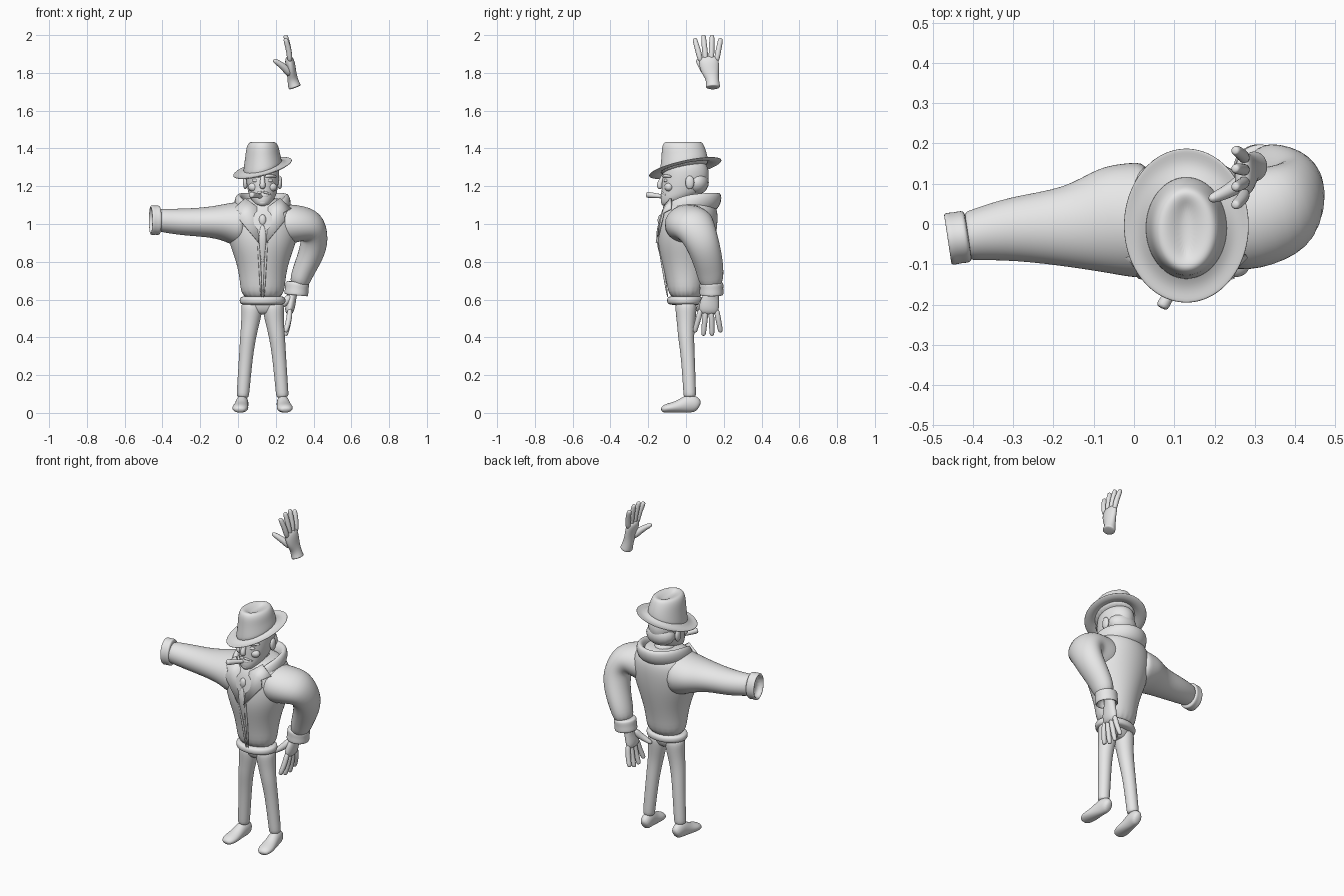
import bpy, bmesh
from math import sin, cos, pi
from mathutils import Vector

cube = bpy.data.objects.get("Cube")
if cube:
    bpy.data.objects.remove(cube, do_unlink=True)

grey = bpy.data.materials.new("plain_grey")
grey.use_nodes = True
grey.diffuse_color = (.8, .8, .8, 1)
grey.node_tree.nodes["Principled BSDF"].inputs["Base Color"].default_value = grey.diffuse_color

X, Y, Z = Vector((1, 0, 0)), Vector((0, 1, 0)), Vector((0, 0, 1))
BODY_CENTRE = .13  # parts are described relative to the body's centre line
SIDES = (("right", -1), ("left", 1))


def finish(name, bm):
    bmesh.ops.recalc_face_normals(bm, faces=bm.faces)
    for face in bm.faces:
        face.smooth = True
    mesh = bpy.data.meshes.new(name)
    bm.to_mesh(mesh)
    bm.free()
    mesh.materials.append(grey)
    obj = bpy.data.objects.new(name, mesh)
    obj.location.x = BODY_CENTRE
    bpy.context.collection.objects.link(obj)
    return obj


def loft(name, rings, hint=X, axis=None, sides=16, flat=1, cap=True, bend=None):
    """Skin rings of (x, y, z, radius along hint, optional radius across)."""
    bm = bmesh.new()
    centres = [Vector(ring[:3]) for ring in rings]
    loops = []
    for i, (_, _, _, along, *across) in enumerate(rings):
        ahead, behind = centres[min(i + 1, len(rings) - 1)], centres[max(i - 1, 0)]
        tangent = (axis or ahead - behind).normalized()
        u = (hint - tangent * hint.dot(tangent)).normalized() * along
        v = tangent.cross(u.normalized()) * (across[0] if across else along * flat)
        angles = [2 * pi * k / sides for k in range(sides)]
        points = [centres[i] + u * cos(a) + v * sin(a) for a in angles]
        loops.append([bm.verts.new(bend(p) if bend else p) for p in points])
    for lower, upper in zip(loops, loops[1:]):
        for k in range(sides):
            bm.faces.new((lower[k - 1], lower[k], upper[k], upper[k - 1]))
    if cap:
        bm.faces.new(loops[0])
        bm.faces.new(loops[-1])
    smooth = finish(name, bm).modifiers.new("smooth", "SUBSURF")
    smooth.levels = smooth.render_levels = 2 if len(rings) < sides else 1


def stack(name, rows, **options):
    """Upright loft from rows of (z, y, half width, half depth)."""
    rings = [(0, y, z, width, depth) for z, y, width, depth in rows]
    loft(name, rings, axis=Z, **options)


def ball(name, position, size):
    bm = bmesh.new()
    bmesh.ops.create_uvsphere(bm, u_segments=16, v_segments=10, radius=1)
    bmesh.ops.scale(bm, vec=size, verts=bm.verts)
    bmesh.ops.translate(bm, vec=position, verts=bm.verts)
    finish(name, bm)


def on_side(side, points):
    return [(side * x, *rest) for x, *rest in points]


# Jacket body and padded hem
stack("jacket_body", [(.59, 0, .115, .09), (.7, 0, .12, .105), (.8, 0, .14, .13),
                      (.9, 0, .18, .155), (1, .01, .2, .16), (1.08, .02, .18, .15),
                      (1.12, .02, .13, .12), (1.14, .02, .08, .08)], sides=20)
stack("jacket_hem", [(z, -.005, .125 - inset, .098 - inset) for z, inset in
                     ((.57, .02), (.58, 0), (.61, 0), (.62, .02))])

# Sleeves: one held straight out, one bent and hanging
loft("right_sleeve", [(-.08, .01, 1, .15, .13), (-.14, .01, 1, .145, .12),
                      (-.2, .01, 1.01, .138, .1), (-.29, -.01, 1.01, .1, .08),
                      (-.43, -.01, 1.01, .082, .072), (-.54, -.03, 1.02, .062),
                      (-.55, -.03, 1.02, .06)], hint=Y)
loft("left_sleeve", [(.05, .01, 1, .13), (.17, .01, 1, .135, .11), (.26, .04, .995, .12, .1),
                     (.28, .08, .92, .095, .08), (.255, .11, .83, .085, .07),
                     (.21, .13, .74, .075, .06), (.185, .135, .66, .06)],
     hint=Y, flat=.86, sides=12)


def cuff(name, start, direction, length, radius, flat):
    profile = ((0, .8), (.1, 1), (.5, .95), (.9, 1), (1, .9), (.9, .78), (.3, .7))
    axis = Vector(direction).normalized()
    rings = [(*(Vector(start) + axis * length * s), radius * r) for s, r in profile]
    loft(name, rings, hint=Y, axis=axis, flat=flat)


cuff("right_cuff", (-.54, -.03, 1.02), (-1, -.15, 0), .055, .068, 1.2)
cuff("left_cuff", (.185, .135, .695), (-.1, 0, -1), .075, .066, 1)

# Collar sweeping from the throat around the neck, tall and flat at the nape
collar = []
for step in range(-8, 9):
    turn = step / 8.5
    drop = turn ** 4
    collar.append((.13 * sin(pi * turn), .015 + .15 * cos(pi * turn),
                   1.12 - .15 * drop, .048 - .034 * drop))
loft("collar", collar, hint=Z + Y / 3, sides=12, flat=.5)

# Lapels and jacket opening
for label, side in SIDES:
    outline = on_side(side, [(.03, -.115, 1.09), (.09, -.08, 1.135), (.15, -.08, 1.08),
                             (.11, -.12, 1.06), (.12, -.13, 1.02), (.02, -.155, .9)])
    bm = bmesh.new()
    face = bm.faces.new([bm.verts.new(point) for point in outline])
    bmesh.ops.triangulate(bm, faces=[face])
    thickness = finish(label + "_lapel", bm).modifiers.new("thickness", "SOLIDIFY")
    thickness.thickness, thickness.offset = .012, 0
    loft(label + "_jacket_edge", on_side(side, [
        (.025, -.15, .93, .007), (.015, -.127, .8, .007), (.006, -.095, .6, .006)]), sides=8)

# Tie
ball("tie_knot", (0, -.135, 1.02), (.02, .015, .03))
loft("tie_blade", [(0, -.145, 1, .01), (0, -.153, .93, .024),
                   (0, -.14, .86, .016), (0, -.127, .79, .005)], sides=8, flat=.4)

# Trousers and shoes
stack("trouser_hips", [(.52, 0, .07, .03), (.54, 0, .1, .05), (.61, 0, .11, .07)])
for label, side in SIDES:
    loft(label + "_trouser_leg", on_side(side, [
        (.055, 0, .6, .06), (.058, 0, .53, .056), (.066, 0, .47, .048), (.077, 0, .4, .043),
        (.088, .01, .3, .037), (.104, .02, .1, .034), (.106, .02, .08, .033)]))
    sole = ((.07, .022, .03), (.045, .033, .048), (.01, .034, .05), (-.035, .038, .034),
            (-.08, .045, .027), (-.115, .038, .022), (-.13, .02, .012))
    loft(label + "_shoe", on_side(side, [
        (.11 - y / 10, y, height, width, height) for y, width, height in sole]))

# Neck and head
stack("neck", [(1.05, .03, .07, .07), (1.18, .01, .06, .07)])
stack("head", [(1.095, -.09, .03, .03), (1.11, -.08, .045, .053), (1.14, -.045, .068, .09),
               (1.17, -.02, .078, .11), (1.21, -.01, .085, .12), (1.25, 0, .09, .125),
               (1.3, 0, .09, .12), (1.34, 0, .07, .09)], sides=20)
ball("back_hair", (0, .055, 1.22), (.088, .066, .065))
ball("chin", (0, -.105, 1.115), (.028, .027, .022))
ball("mouth", (0, -.113, 1.15), (.036, .02, .014))
loft("nose", [(0, -.115, 1.265, .01), (0, -.13, 1.235, .012), (0, -.143, 1.205, .018),
              (0, -.133, 1.185, .013)], sides=10)
for label, side in SIDES:
    ball(label + "_ear", (side * .091, .02, 1.22), (.013, .024, .036))
    ball(label + "_cheek", (side * .045, -.09, 1.195), (.032, .024, .024))
    ball(label + "_eye", (side * .036, -.106, 1.23), (.02, .012, .01))
    loft(label + "_brow", on_side(side, [
        (.01, -.12, 1.25, .009), (.045, -.112, 1.257, .009), (.075, -.075, 1.25, .007)]),
        hint=Z, sides=8)
    loft(label + "_moustache", on_side(side, [
        (0, -.13, 1.17, .007), (.025, -.125, 1.165, .007), (.05, -.1, 1.15, .004)]),
        hint=Z, sides=8)
loft("cigar", [(0, -.118, 1.145, .01), (-.01, -.125, 1.146, .011),
               (-.055, -.195, 1.154, .017), (-.062, -.21, 1.155, .017)], sides=10)


# Hat, tipped forward and to one side
def tip(point):
    weight = max(0, min(1, (1.4 - point.z) / .08))
    return point + Z * weight * (.21 * point.y + .26 * point.x)


brim = ((.6, .02), (.8, 0), (1, .008))
top_side = [(1.294 + lift, -.004, .158 * size, .195 * size) for size, lift in brim]
under_side = [(z - .008, y, width, depth) for z, y, width, depth in reversed(top_side)]
stack("hat_brim", top_side + under_side, sides=24, cap=False, bend=tip)
stack("hat_crown", [(1.28, -.01, .106, .13), (1.32, -.01, .101, .128),
                    (1.37, -.01, .092, .12), (1.41, -.015, .086, .114),
                    (1.437, -.015, .07, .1), (1.432, -.015, .04, .075),
                    (1.415, -.015, .012, .05)], sides=24, bend=tip)


# Hands: reach runs from wrist to fingertip, downward on the hanging one
def hand(label, wrist_z, direction):
    def part(name, points, **options):
        rings = [(x, y, wrist_z + direction * reach, *radii)
                 for x, y, reach, *radii in points]
        loft(label + "_" + name, rings, hint=Y, **options)

    part("palm", [(.172, .143, 0, .04, .036), (.168, .143, .01, .038, .034),
                  (.158, .14, .05, .034, .028), (.153, .127, .09, .05), (.144, .12, .14, .056),
                  (.138, .12, .17, .048, .016)], sides=14, flat=.5)
    fingers = ("index_finger", "middle_finger", "ring_finger", "little_finger")
    for i, name in enumerate(fingers):
        spread = i - 1.5
        root_y, tip_y = .12 + .027 * spread, .115 + .045 * spread
        length = .284 - .009 * spread ** 2
        part(name, [(.146, root_y, .135, .017), (.14, (root_y + tip_y) / 2, .2, .016),
                    (.124, tip_y, length - .012, .015), (.12, tip_y, length, .01)], sides=8)
    part("thumb", [(.15, .115, .07, .026), (.12, .09, .105, .021),
                   (.085, .072, .132, .017), (.055, .06, .15, .012)], sides=8)


hand("raised_right_hand", 1.72, 1)
hand("hanging_left_hand", .69, -1)
